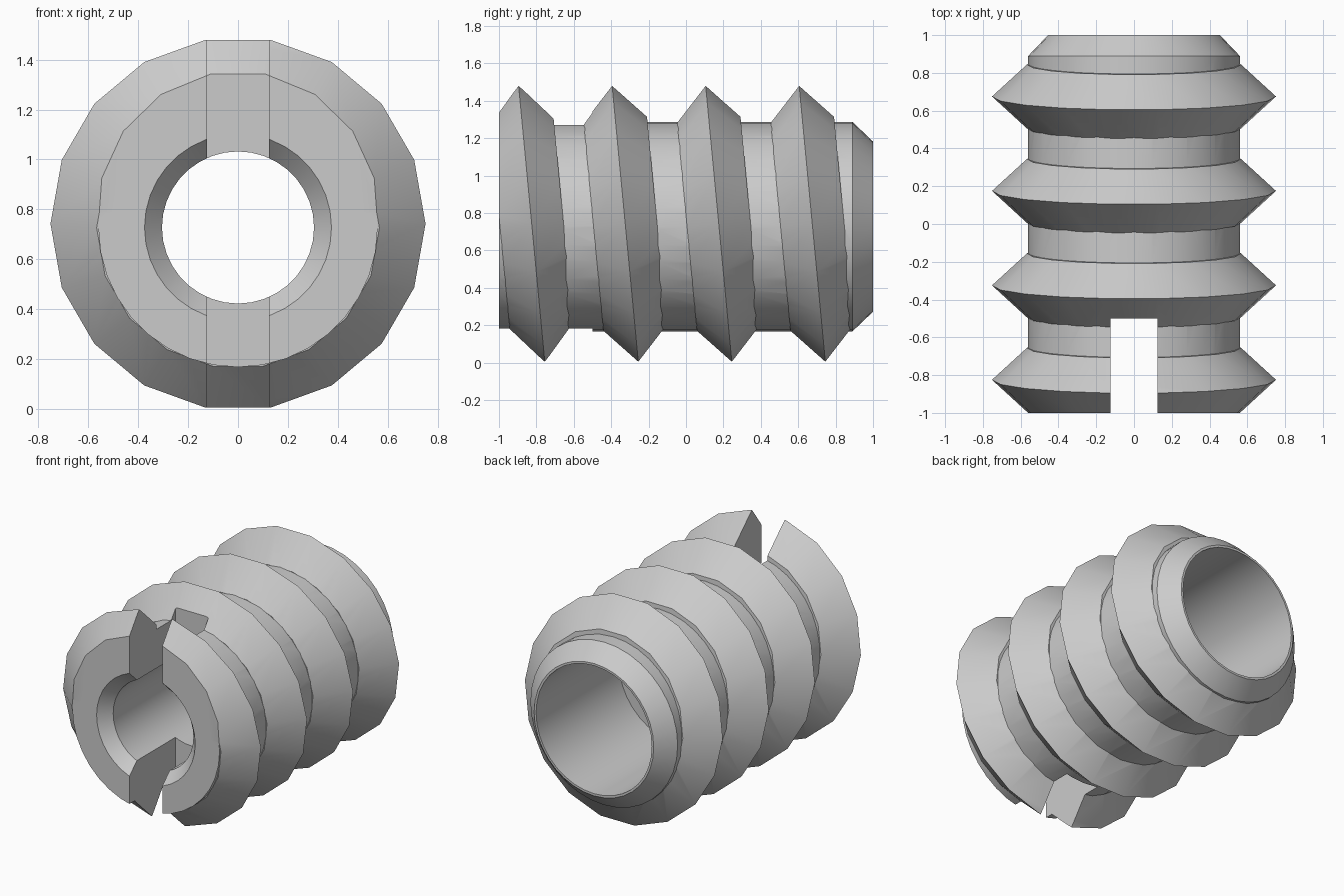
import bpy, bmesh, math
from mathutils import Matrix, Vector

cube = bpy.data.objects.get("Cube")
if cube:
    bpy.data.objects.remove(cube, do_unlink=True)

CORE_Z = 0.727      # height of the bore axis
RING_Z = 0.742      # height of the thread ring centres
TILT = math.atan(0.095)

steel = bpy.data.materials.new("grey metal")
steel.use_nodes = True
steel.diffuse_color = (0.6, 0.6, 0.6, 1)
steel.node_tree.nodes["Principled BSDF"].inputs["Base Color"].default_value = (0.6, 0.6, 0.6, 1)


def add_object(name, bm):
    bmesh.ops.recalc_face_normals(bm, faces=bm.faces)
    mesh = bpy.data.meshes.new(name)
    bm.to_mesh(mesh)
    bm.free()
    mesh.materials.append(steel)
    obj = bpy.data.objects.new(name, mesh)
    bpy.context.collection.objects.link(obj)
    return obj


def lathe(name, profile, sides, matrix):
    """Revolve a closed (radius, y) profile around the y axis."""
    bm = bmesh.new()
    loops = []
    for i in range(sides):
        a = 2 * math.pi * i / sides
        loops.append([bm.verts.new((r * math.cos(a), y, r * math.sin(a))) for r, y in profile])
    n = len(profile)
    for i in range(sides):
        p, q = loops[i], loops[(i + 1) % sides]
        for j in range(n):
            k = (j + 1) % n
            bm.faces.new((p[j], p[k], q[k], q[j]))
    bm.transform(matrix)
    return add_object(name, bm)


def box(name, size, centre):
    bm = bmesh.new()
    bmesh.ops.create_cube(bm, size=1)
    bm.transform(Matrix.Translation(centre) @ Matrix.Diagonal((*size, 1)))
    obj = add_object(name, bm)
    obj.hide_render = True
    return obj


def combine(target, other, operation):
    mod = target.modifiers.new(operation, 'BOOLEAN')
    mod.operation = operation
    mod.solver = 'EXACT'
    mod.object = other
    bpy.context.view_layer.objects.active = target
    bpy.ops.object.modifier_apply(modifier=mod.name)
    bpy.data.objects.remove(other, do_unlink=True)


# Hollow sleeve: countersunk front, narrow neck, wide bore, chamfered back
sleeve = lathe("threaded_sleeve",
               [(0.375, -1), (0.56, -1), (0.56, 0.89), (0.455, 1),
                (0.44, 1), (0.44, 0.1), (0.305, 0.1), (0.305, -0.92)],
               36, Matrix.Translation((0, 0, CORE_Z)))

# Four tilted thread rings
for i in range(4):
    place = Matrix.Translation((0, -0.825 + 0.5 * i, RING_Z)) @ Matrix.Rotation(TILT, 4, 'X')
    ring = lathe("thread_ring", [(0.5, -0.17), (0.567, -0.17), (0.752, 0), (0.567, 0.17), (0.5, 0.17)],
                 18, place)
    combine(sleeve, ring, 'UNION')

# Flat front end and driver slot
combine(sleeve, box("front_trim", (2, 1, 2), Vector((0, -1.5, CORE_Z))), 'DIFFERENCE')
combine(sleeve, box("driver_slot", (0.25, 1, 2), Vector((0, -1.0, CORE_Z))), 'DIFFERENCE')

# Smooth shading with crisp edges
bpy.ops.object.select_all(action='DESELECT')
sleeve.select_set(True)
bpy.context.view_layer.objects.active = sleeve
bpy.ops.object.shade_smooth_by_angle(angle=math.radians(30))
